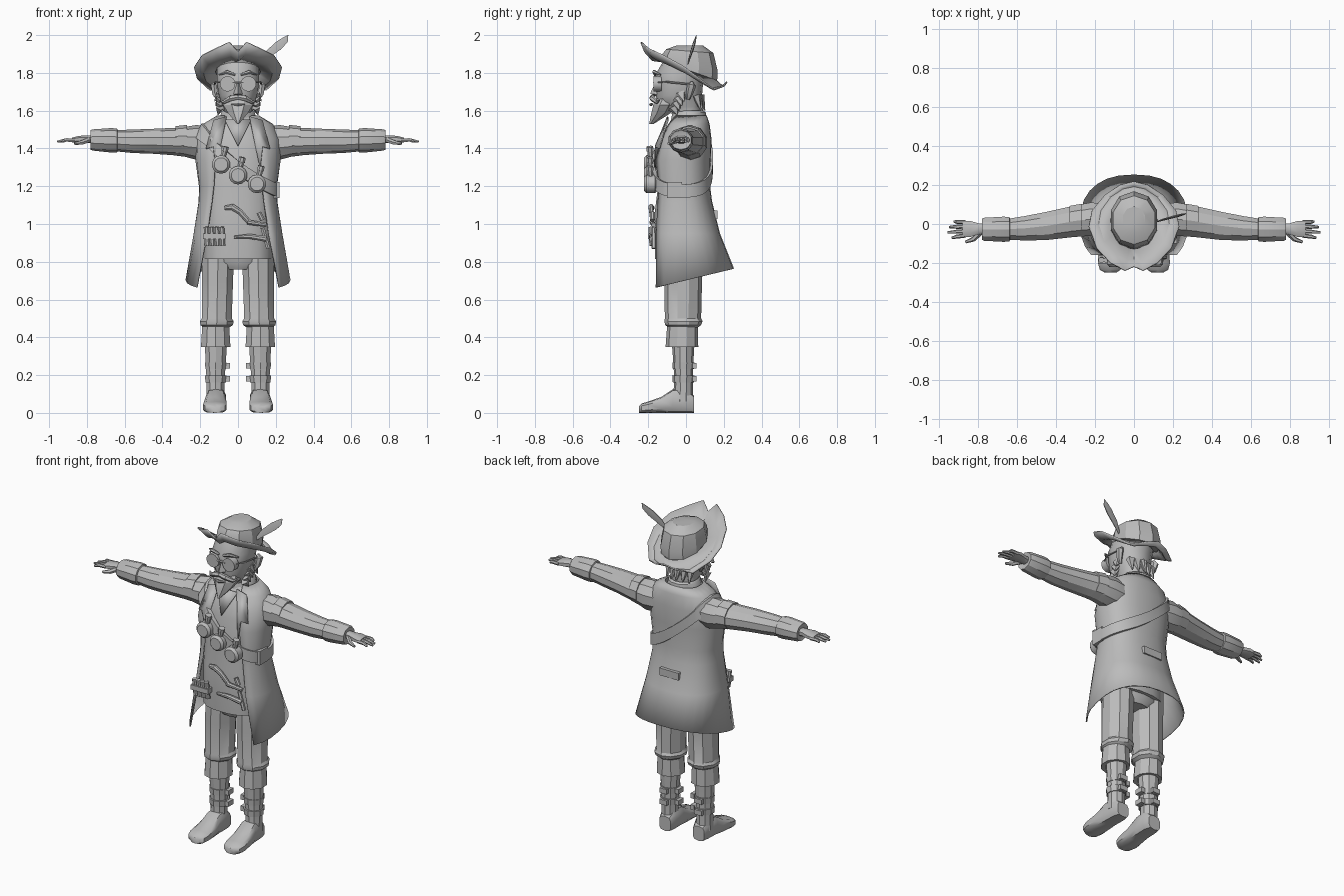
import bpy, bmesh, math
from mathutils import Vector as V

GREY = bpy.data.materials.new("plain grey")
GREY.diffuse_color = (0.5, 0.5, 0.5, 1)


def make(name, verts, faces, angle=30, mirror=False, thick=0):
    me = bpy.data.meshes.new(name)
    me.from_pydata([tuple(v) for v in verts], [], faces)
    bm = bmesh.new()
    bm.from_mesh(me)
    bmesh.ops.recalc_face_normals(bm, faces=bm.faces)
    bm.to_mesh(me)
    bm.free()
    me.shade_smooth()
    me.set_sharp_from_angle(angle=math.radians(angle))
    me.materials.append(GREY)
    ob = bpy.data.objects.new(name, me)
    bpy.context.collection.objects.link(ob)
    if thick:
        ob.modifiers.new("thickness", 'SOLIDIFY').thickness = thick
    if mirror:
        ob.modifiers.new("mirror", 'MIRROR')
    return ob


def loft(name, rings, closed=True, cap=True, loop=False, **kw):
    n, m = len(rings[0]), len(rings)
    verts = [p for r in rings for p in r]
    faces = []
    for i in range(m if loop else m - 1):
        for j in range(n if closed else n - 1):
            a, b, k = i * n, (i + 1) % m * n, (j + 1) % n
            faces.append((a + j, a + k, b + k, b + j))
    if cap and not loop:
        faces += [tuple(range(n)), tuple(range((m - 1) * n, m * n))]
    return make(name, verts, faces, **kw)


def sp(v, e):
    return math.copysign(abs(v) ** e, v)


def ring(c, u, v, n, e=1, a0=0):
    c, u, v = V(c), V(u), V(v)
    return [c + u * sp(math.cos(t), e) + v * sp(math.sin(t), e)
            for t in (a0 + 2 * math.pi * i / n for i in range(n))]


def body(name, rows, n=12, e=1, **kw):
    """Upright loft; rows are (z, half width, front y, back y, centre x)."""
    return loft(name, [ring((cx, (f + b) / 2, z), (rx, 0, 0), (0, (b - f) / 2, 0), n, e, math.pi / n)
                       for z, rx, f, b, cx in rows], **kw)


def tube(name, pts, radii, n=8, sq=1, **kw):
    """Tapered tube along a path; sq scales it in the y direction."""
    pts, rings = [V(p) for p in pts], []
    for i, p in enumerate(pts):
        d = (pts[min(i + 1, len(pts) - 1)] - pts[max(i - 1, 0)]).normalized()
        ref = V((0, 1, 0)) if abs(d.y) < .9 else V((0, 0, 1))
        u = d.cross(ref).normalized()
        v = u.cross(d)
        rings.append(ring(p, u * radii[i], v * radii[i] * sq, n, 1, math.pi / n))
    return loft(name, rings, **kw)


def box(name, c, s, **kw):
    c = V(c)
    return loft(name, [[c + V((x * s[0], y * s[1], z * s[2])) / 2
                        for x, y in ((-1, -1), (1, -1), (1, 1), (-1, 1))] for z in (-1, 1)], **kw)


# --- Legs and boots (built on +x, mirrored) ---
body("trouser_leg", [(.90, .09, -.11, .09, .105), (.70, .086, -.115, .085, .108), (.50, .083, -.112, .08, .112),
                     (.485, .094, -.115, .088, .112), (.465, .09, -.11, .08, .113), (.45, .07, -.09, .06, .115)],
     10, mirror=True)
body("boot_cuff", [(.46, .07, -.09, .055, .118), (.46, .075, -.10, .063, .118), (.35, .082, -.108, .065, .118),
                   (.352, .06, -.08, .045, .118)], 10, mirror=True)
body("boot_shaft", [(.37, .062, -.075, .045, .117), (.25, .055, -.066, .038, .118), (.17, .05, -.062, .036, .119),
                    (.06, .05, -.07, .038, .12)], 10, mirror=True)
foot = []
for y, rx, top, cx in ((.042, .04, .09, .115), (0, .052, .13, .115), (-.07, .053, .125, .117), (-.13, .06, .085, .12),
                       (-.2, .064, .06, .123), (-.235, .055, .05, .122), (-.25, .03, .035, .12)):
    foot.append(ring((cx, y, top / 2), (rx, 0, 0), (0, 0, top / 2), 10, .6, math.pi / 10))
loft("boot_foot", foot, mirror=True, angle=40)
for z in (.18, .25):
    body("boot_strap", [(z - .018, .057, -.07, .042, .118), (z + .018, .06, -.073, .045, .118)], 10, mirror=True)
    box("boot_buckle", (.054, -.01, z), (.025, .05, .03), mirror=True)
    box("back_buckle", (.12, .045, z), (.05, .02, .03), mirror=True)

# --- Waistcoat and trousers seat ---
body("trouser_seat", [(.76, .10, -.09, .07, 0), (.80, .18, -.11, .09, 0), (1.0, .18, -.12, .1, 0)], 14)
body("waistcoat", [(.815, .182, -.165, .11, 0), (.95, .182, -.168, .11, 0), (1.08, .18, -.165, .105, 0),
                   (1.2, .178, -.15, .10, 0), (1.4, .185, -.15, .11, 0), (1.5, .16, -.11, .10, 0),
                   (1.57, .08, -.07, .09, 0)], 16, .8, angle=40)

# --- Coat: open-fronted loft (z, half width, front y, back y, half opening) ---
COAT = [(.66, .278, -.235, .254, .22), (.95, .236, -.2, .18, .165), (1.12, .209, -.18, .138, .14),
        (1.2, .207, -.172, .128, .13), (1.34, .226, -.175, .132, .12), (1.45, .225, -.145, .135, .10),
        (1.53, .185, -.10, .125, .08), (1.575, .11, -.07, .11, .07)]


def coat_at(z):
    for a, b in zip(COAT, COAT[1:]):
        if z <= b[0]:
            k = (z - a[0]) / (b[0] - a[0])
            return [p + (q - p) * k for p, q in zip(a, b)]
    return COAT[-1]


def coat_pt(z, t, grow=0):
    """Point on the coat, t measured from the front towards +x."""
    _, rx, f, b, _ = coat_at(z)
    return V(((rx + grow) * sp(math.sin(t), .85),
              (f + b) / 2 - ((b - f) / 2 + grow) * sp(math.cos(t), .85), z))


rows = []
for z, rx, f, b, w in COAT:
    a0 = math.asin((w / rx) ** (1 / .85))
    row = [coat_pt(z, a0 + (2 * math.pi - 2 * a0) * i / 20) for i in range(21)]
    if z == .66:  # hem rises towards the back
        for p in row:
            p.z += max(0, p.y + .18) * .24
    rows.append(row)
loft("coat", rows, closed=False, cap=False, thick=.008, angle=50)

# lapels and collar
make("lapel", [(.06, -.10, 1.57), (.13, -.10, 1.55), (.17, -.145, 1.40), (.13, -.165, 1.41), (.115, -.17, 1.30)],
     [(0, 1, 2, 3), (0, 3, 4)], mirror=True, thick=.008)
make("shirt_front", [(-.07, -.10, 1.55), (.07, -.10, 1.55), (0, -.16, 1.41)], [(0, 1, 2)], thick=.006)
body("collar", [(1.54, .105, -.085, .115, 0), (1.59, .092, -.075, .108, 0), (1.60, .082, -.06, .095, 0)], 12, cap=False)
box("back_tab", (0, .155, 1.05), (.13, .025, .045))

# --- Shoulder strap wrapped round the coat ---
strap = []
for i in range(32):
    t, z = 2 * math.pi * i / 32, 1.3
    for _ in range(6):
        x = coat_pt(z, t).x
        z = .5 * z + .5 * (1.30 - .8 * x + .9 * x * x)
    strap.append([coat_pt(z + dz, t, g) for dz, g in ((-.035, -.01), (-.035, .012), (.035, .012), (.035, -.01))])
loft("shoulder_strap", strap, loop=True)
box("side_pouch", (.195, -.06, 1.18), (.05, .08, .085))

# round flasks hanging on the strap
for x, z in ((-.09, 1.315), (0, 1.258), (.1, 1.212)):
    tube("flask", [(x, y, z) for y in (-.222, -.208, -.165, -.15)], (.036, .049, .049, .035), 14)
    tube("flask_neck", [(x + .008, -.187, z + .03), (x + .018, -.19, z + .07), (x + .018, -.19, z + .071),
                        (x + .024, -.192, z + .095)], (.016, .015, .02, .019), 8)

# --- Items at the waist ---
for i in range(4):
    x = -.168 + .027 * i
    tube("cartridge", [(x + .006, -.18, .885), (x, -.185, .985)], (.015, .015), 8)
box("cartridge_band", (-.125, -.182, .935), (.12, .04, .03))
tube("pistol_grip", [(-.07, -.175, 1.085), (-.03, -.185, 1.09), (.01, -.183, 1.065), (.06, -.178, 1.01)],
     (.012, .018, .016, .014), 8, .8)
tube("pistol_barrel", [(.05, -.18, 1.01), (.15, -.172, .995)], (.014, .012), 8)
tube("knife_handle", [(-.02, -.175, .93), (.06, -.182, .935), (.15, -.178, .92)], (.008, .014, .016), 8)
tube("knife_guard", [(.13, -.172, .98), (.16, -.17, .87)], (.012, .012), 6)
tube("vial", [(.11, -.178, 1.06), (.13, -.178, 1.02)], (.014, .014), 8)

# --- Arms and hands (built on +x, mirrored) ---
def arm(name, rows, n=10, e=1, **kw):
    loft(name, [ring((x, y, z), (0, ry, 0), (0, 0, rz), n, e, math.pi / n) for x, y, z, ry, rz in rows],
         mirror=True, **kw)


arm("sleeve", [(.13, .025, 1.43, .08, .085), (.22, .025, 1.432, .09, .092), (.30, .015, 1.436, .085, .075),
               (.45, -.01, 1.438, .076, .066), (.56, -.022, 1.438, .066, .062), (.65, -.027, 1.441, .056, .056)])
arm("sleeve_cuff", [(.635, -.027, 1.442, .05, .05), (.64, -.027, 1.442, .066, .063), (.67, -.027, 1.443, .068, .065),
                    (.77, -.027, 1.445, .062, .056), (.78, -.027, 1.445, .057, .052), (.775, -.027, 1.445, .04, .04)])
arm("shoulder_tab", [(.27, .02, 1.44, .088, .085), (.33, .012, 1.44, .085, .078)], 10)
arm("palm", [(.75, -.025, 1.447, .025, .024), (.80, -.025, 1.449, .03, .021), (.84, -.025, 1.448, .044, .02),
             (.88, -.025, 1.444, .044, .014)], 8, .8)
for i, tip in enumerate((.925, .95, .957, .935)):
    y = .01 - .023 * i
    tube("finger", [(.865, y, 1.444), (.91, y * 1.1, 1.445), (tip, y * 1.2, 1.436)], (.011, .0105, .006), 6, mirror=True)
tube("thumb", [(.79, -.045, 1.445), (.825, -.078, 1.432), (.865, -.093, 1.425)], (.015, .013, .007), 6, mirror=True)

# --- Head ---
body("head", [(1.52, .07, -.06, .07, 0), (1.60, .075, -.08, .078, 0), (1.62, .08, -.145, .078, 0),
              (1.68, .103, -.16, .085, 0), (1.74, .113, -.158, .09, 0), (1.79, .115, -.162, .10, 0),
              (1.88, .11, -.11, .13, 0)], 14, .9, angle=40)
make("nose", [(0, -.155, 1.765), (-.028, -.15, 1.685), (.028, -.15, 1.685), (0, -.19, 1.69), (0, -.15, 1.67)],
     [(0, 1, 3), (0, 3, 2), (1, 4, 3), (3, 4, 2), (0, 2, 4, 1)])
body("beard", [(1.665, .075, -.155, -.05, 0), (1.63, .085, -.178, -.05, 0), (1.585, .055, -.188, -.08, 0),
               (1.53, .006, -.196, -.17, 0)], 8)
tube("moustache", [(0, -.178, 1.672), (.04, -.178, 1.665), (.075, -.155, 1.645), (.095, -.14, 1.655)],
     (.014, .016, .011, .003), 6, mirror=True)
tube("lower_lip", [(-.035, -.176, 1.635), (0, -.186, 1.632), (.035, -.176, 1.635)], (.004, .009, .004), 6)
tube("goggle_lens", [(.055, y, 1.742) for y in (-.13, -.172, -.172, -.165)], (.041, .041, .034, .033), 14, mirror=True)
tube("goggle_bridge", [(-.03, -.168, 1.75), (.03, -.168, 1.75)], (.006, .006), 6)
tube("goggle_arm", [(.09, -.15, 1.75), (.12, -.10, 1.752), (.123, .02, 1.74)], (.005, .005, .005), 6, mirror=True)
tube("eyebrow", [(.015, -.165, 1.79), (.06, -.168, 1.805), (.1, -.135, 1.79)], (.007, .011, .004), 6, mirror=True)
tube("ear", [(.108, .01, 1.66), (.122, .018, 1.69), (.128, .03, 1.735), (.112, .03, 1.75)],
     (.008, .016, .02, .008), 6, 1.2, mirror=True)
# tufts of whisker and nape hair
for i in range(4):
    z, y = 1.69 - .024 * i, -.03 - .012 * i
    tube("side_whisker", [(.095, y, z), (.124 - .006 * i, y + .02, z - .04)], (.024, .002), 5, 1.4, mirror=True)
for x in (.0, .035, .07):
    tube("nape_tuft", [(x, .075 - x * .3, 1.68), (x * 1.1, .10 - x * .3, 1.60)], (.03, .003), 5, .8, mirror=True)

# --- Hat: tilted crown, curled brim with a notched front ---
def hat_ring(rx, f, b, zf, zb, n=10):
    pts = ring((0, (f + b) / 2, 0), (rx, 0, 0), (0, (b - f) / 2, 0), n, .95, math.pi / 2)
    for p in pts:
        p.z = zf + (zb - zf) * (p.y - f) / (b - f)
    return pts


loft("hat_crown", [hat_ring(.125, -.13, .165, 1.865, 1.76), hat_ring(.125, -.125, .168, 1.90, 1.81),
                   hat_ring(.112, -.105, .145, 1.925, 1.905), hat_ring(.06, -.05, .09, 1.945, 1.945)])
half = [(0, -.215, 1.915), (.045, -.235, 1.965), (.12, -.195, 1.93), (.19, -.12, 1.895), (.23, -.01, 1.835),
        (.215, .07, 1.775), (.15, .15, 1.715), (.07, .20, 1.735), (0, .215, 1.755)]
outer = [V(p) for p in half] + [V((-p[0], p[1], p[2])) for p in half[-2:0:-1]]
mid, inner = [], []
for p in outer:
    t = math.atan2(p.x / .23, -(p.y + .01) / .225)
    q = V((.122 * math.sin(t), .018 - .145 * math.cos(t), 0))
    q.z = 1.865 - .105 * (q.y + .13) / .295
    inner.append(q)
    m = q.lerp(p, .55)
    m.z -= .022
    mid.append(m)
loft("hat_brim", [inner, mid, outer], cap=False, thick=.008, angle=35)
tube("feather", [(.115, .01, 1.85), (.16, .025, 1.90), (.215, .04, 1.945), (.25, .05, 1.975), (.265, .055, 2.0)],
     (.008, .022, .027, .02, .002), 6, .2)
